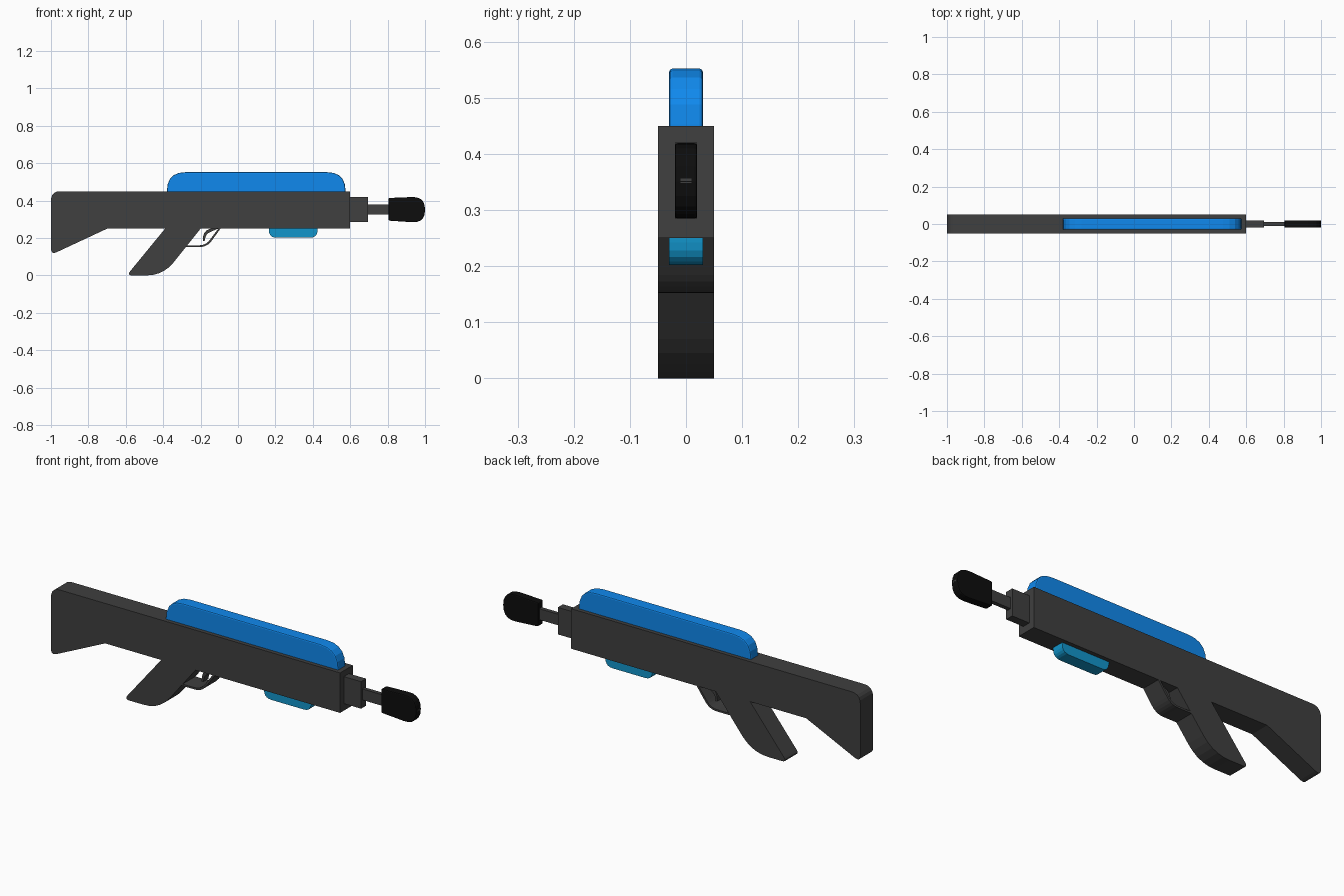
import bpy, bmesh
from mathutils import Vector

if "Cube" in bpy.data.objects:
    bpy.data.objects.remove(bpy.data.objects["Cube"])


def material(name, rgb):
    m = bpy.data.materials.new(name)
    m.diffuse_color = (*rgb, 1)
    m.use_nodes = True
    m.node_tree.nodes["Principled BSDF"].inputs["Base Color"].default_value = m.diffuse_color
    return m


DARK = material("dark_grey", (0.05, 0.05, 0.05))
BLACK = material("black", (0.004, 0.004, 0.004))
BLUE = material("blue", (0.005, 0.25, 0.85))
CYAN = material("cyan", (0.006, 0.30, 0.60))


def rounded(points, steps=5):
    """Outline from (x, z, corner radius) points, corners rounded by a curve."""
    out = []
    for i, (x, z, r) in enumerate(points):
        p = Vector((x, z))
        if r == 0:
            out.append(p)
            continue
        a = Vector(points[i - 1][:2]) - p
        b = Vector(points[(i + 1) % len(points)][:2]) - p
        a, b = p + a.normalized() * r, p + b.normalized() * r
        for k in range(steps + 1):
            t = k / steps
            out.append(a * (1 - t) ** 2 + p * (2 * t * (1 - t)) + b * t * t)
    return out


def extrude(name, points, half, mat, bevel=0):
    """Side profile extruded symmetrically across y."""
    bm = bmesh.new()
    face = bm.faces.new([bm.verts.new((p.x, -half, p.y)) for p in rounded(points)])
    new = bmesh.ops.extrude_face_region(bm, geom=[face])["geom"]
    bmesh.ops.translate(bm, vec=(0, 2 * half, 0),
                        verts=[v for v in new if isinstance(v, bmesh.types.BMVert)])
    bmesh.ops.recalc_face_normals(bm, faces=bm.faces)
    mesh = bpy.data.meshes.new(name)
    bm.to_mesh(mesh)
    bm.free()
    ob = bpy.data.objects.new(name, mesh)
    bpy.context.collection.objects.link(ob)
    mesh.materials.append(mat)
    if bevel:
        mod = ob.modifiers.new("bevel", "BEVEL")
        mod.width, mod.segments = bevel, 2
        mod.limit_method, mod.angle_limit = "ANGLE", 1.0
    return ob


def box(x0, x1, z0, z1):
    return [(x0, z0, 0), (x1, z0, 0), (x1, z1, 0), (x0, z1, 0)]


# Body, stock and grip in one profile
extrude("body", [
    (-1, 0.45, 0.05), (-1, 0.11, 0.035), (-0.70, 0.25, 0), (-0.39, 0.25, 0),
    (-0.595, 0.0, 0.03), (-0.40, 0.0, 0.09), (-0.20, 0.25, 0),
    (0.6, 0.25, 0), (0.6, 0.45, 0)], 0.05, DARK)

# Trigger guard strip and trigger
extrude("trigger_guard", [
    (-0.285, 0.152, 0), (-0.165, 0.152, 0.04), (-0.09, 0.255, 0),
    (-0.102, 0.255, 0), (-0.172, 0.161, 0.035), (-0.285, 0.161, 0)], 0.05, DARK)
extrude("trigger", [
    (-0.115, 0.255, 0), (-0.19, 0.245, 0.055), (-0.187, 0.185, 0),
    (-0.178, 0.185, 0), (-0.172, 0.222, 0.025), (-0.095, 0.255, 0)], 0.02, DARK)

# Blue top shell and cyan lower pod
extrude("top_shell", [
    (-0.38, 0.44, 0), (0.575, 0.44, 0), (0.575, 0.552, 0.10),
    (-0.38, 0.552, 0.10)], 0.03, BLUE, 0.006)
extrude("lower_pod", [
    (0.165, 0.26, 0), (0.165, 0.202, 0.04), (0.425, 0.202, 0.04),
    (0.425, 0.26, 0)], 0.03, CYAN)

# Barrel: block, rod and dark tip
extrude("barrel_block", box(0.59, 0.695, 0.285, 0.42), 0.02, DARK)
extrude("barrel_rod", box(0.69, 0.81, 0.325, 0.38), 0.01, DARK)
extrude("barrel_tip", [
    (0.805, 0.293, 0.008), (1.0, 0.28, 0.07), (1.0, 0.422, 0.07),
    (0.805, 0.414, 0.008)], 0.02, BLACK, 0.005)
extrude("muzzle_slot", box(0.99, 1.0, 0.348, 0.356), 0.01, DARK)
